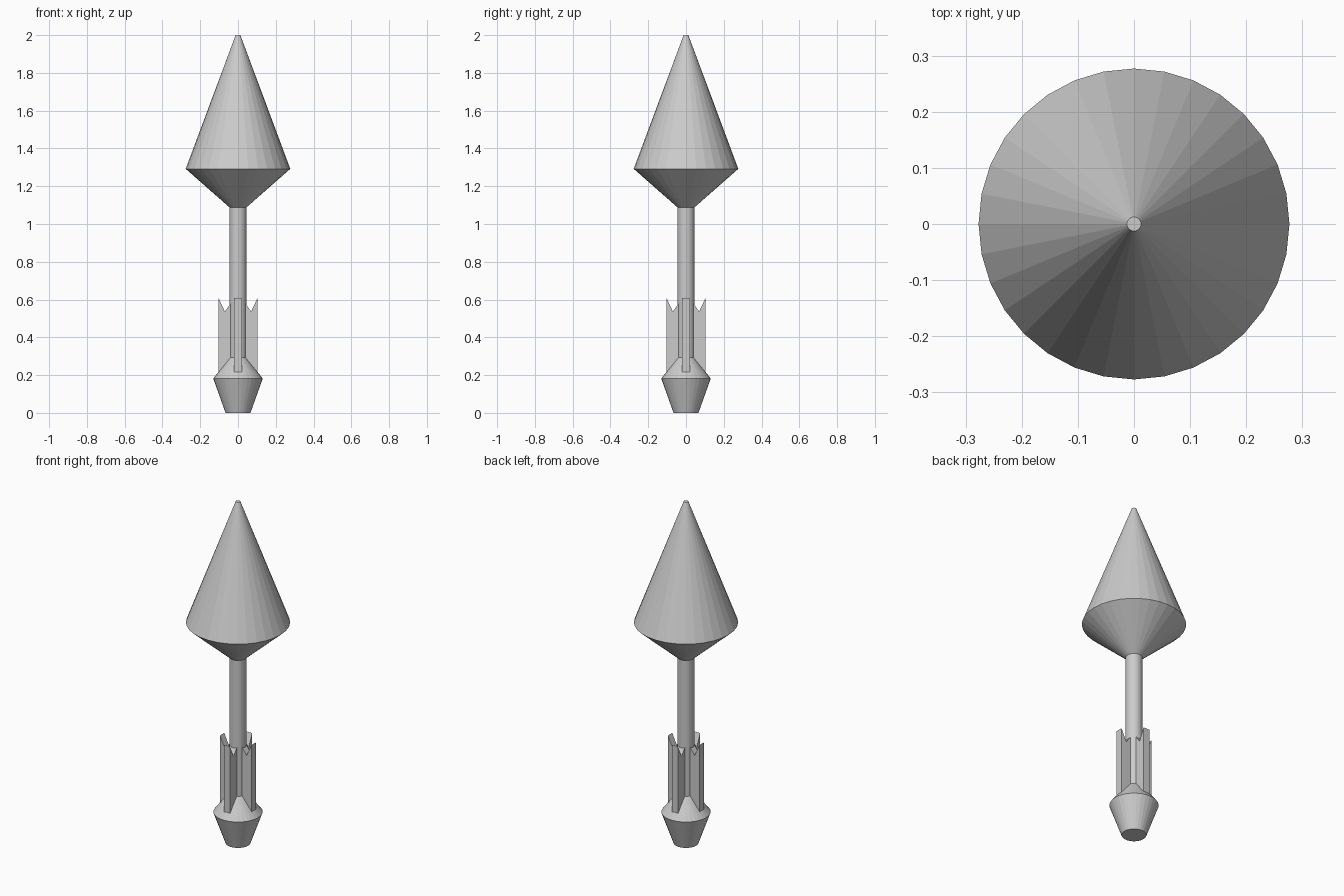
import bpy, bmesh
from math import cos, sin, pi

if "Cube" in bpy.data.objects:
    bpy.data.objects.remove(bpy.data.objects["Cube"])

SIDES = 32


def finish(name, bm):
    bmesh.ops.recalc_face_normals(bm, faces=bm.faces[:])
    mesh = bpy.data.meshes.new(name)
    bm.to_mesh(mesh)
    bm.free()
    obj = bpy.data.objects.new(name, mesh)
    bpy.context.collection.objects.link(obj)
    return obj


def lathe(name, profile):
    """Closed faceted solid from (radius, height) pairs."""
    bm = bmesh.new()
    rings = [[bm.verts.new((r * cos(2 * pi * i / SIDES), r * sin(2 * pi * i / SIDES), z))
              for i in range(SIDES)] for r, z in profile]
    for low, high in zip(rings, rings[1:]):
        for i in range(SIDES):
            j = (i + 1) % SIDES
            bm.faces.new((low[i], low[j], high[j], high[i]))
    bm.faces.new(rings[0])
    bm.faces.new(rings[-1])
    return finish(name, bm)


def fin(name, outline, thickness, angle):
    """Upright plate, outline given as (distance from axis, height)."""
    bm = bmesh.new()
    face = bm.faces.new([bm.verts.new((x, -thickness / 2, z)) for x, z in outline])
    ext = bmesh.ops.extrude_face_region(bm, geom=[face])
    moved = [g for g in ext["geom"] if isinstance(g, bmesh.types.BMVert)]
    bmesh.ops.translate(bm, verts=moved, vec=(0, thickness, 0))
    obj = finish(name, bm)
    obj.rotation_euler.z = angle


# Pointed head, shaft and flared foot
lathe("head", [(0.045, 1.088), (0.277, 1.292), (0.0125, 2.0)])
lathe("shaft", [(0.045, 0.28), (0.045, 1.095)])
lathe("foot", [(0.066, 0.0), (0.131, 0.182), (0.045, 0.292)])

# Four tail fins with a notched top edge
fin_outline = [(0.035, 0.216), (0.103, 0.216), (0.103, 0.608),
               (0.07, 0.537), (0.035, 0.585)]
for k in range(4):
    fin(f"fin_{k + 1}", fin_outline, 0.04, k * pi / 2)
